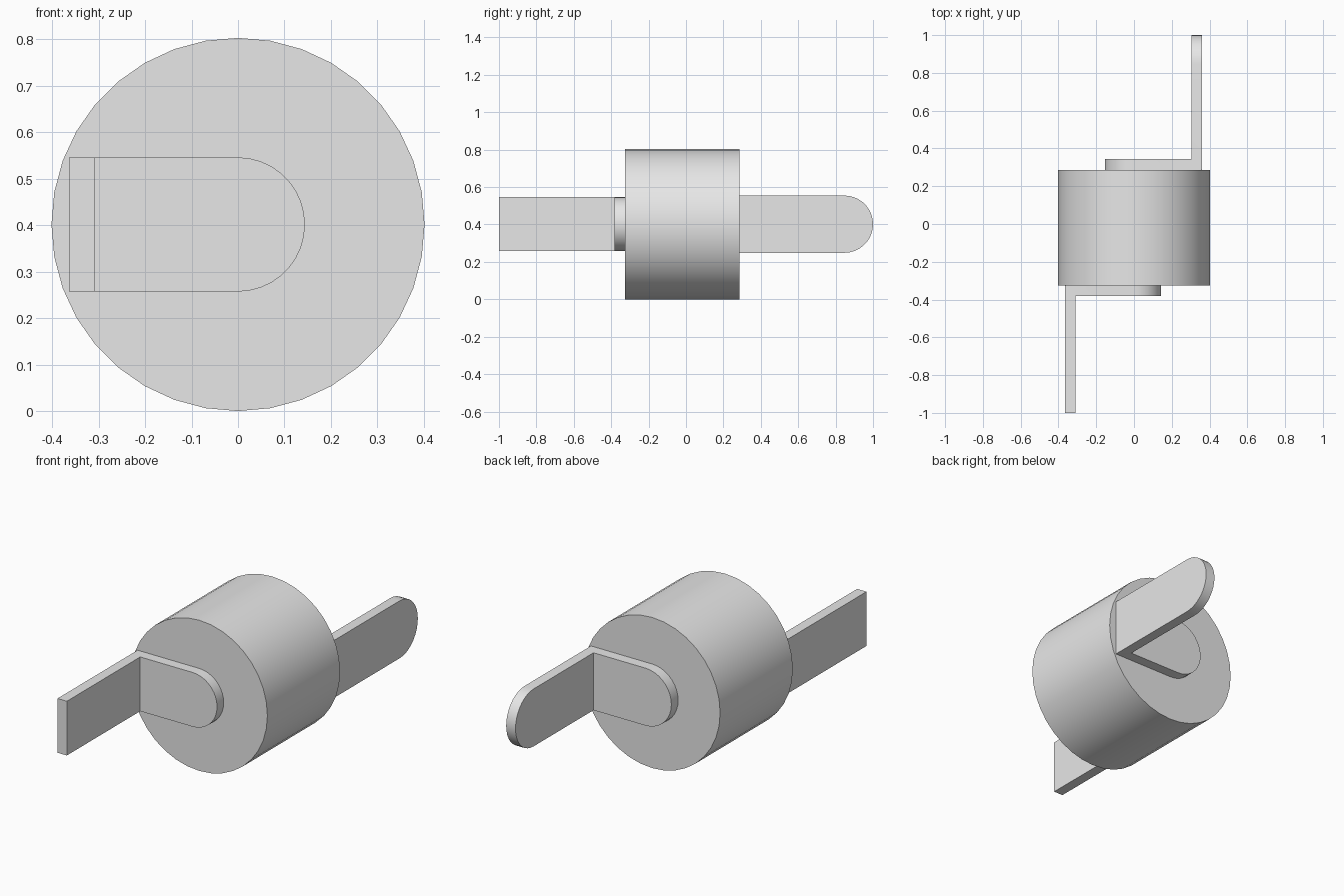
import bpy
import bmesh
import math

if "Cube" in bpy.data.objects:
    bpy.data.objects.remove(bpy.data.objects["Cube"], do_unlink=True)

# One plain grey for everything
grey = bpy.data.materials.new("plain_grey")
grey.use_nodes = True
colour = (0.8, 0.8, 0.8, 1)
grey.diffuse_color = colour
grey.node_tree.nodes["Principled BSDF"].inputs["Base Color"].default_value = colour

RADIUS = 0.4015
FRONT, BACK = -0.326, 0.286


def finish(obj, name):
    obj.name = name
    obj.data.materials.append(grey)
    bpy.ops.object.select_all(action="DESELECT")
    obj.select_set(True)
    bpy.context.view_layer.objects.active = obj
    bpy.ops.object.shade_smooth_by_angle(angle=math.radians(30))


def terminal(name, profile, half, round_ends):
    """Extrude an L-shaped plan upwards, then round the chosen ends."""
    bm = bmesh.new()
    base = bm.faces.new([bm.verts.new((x, y, RADIUS - half)) for x, y in profile])
    top = bmesh.ops.extrude_face_region(bm, geom=[base])["geom"]
    bmesh.ops.translate(bm, vec=(0, 0, 2 * half),
                        verts=[v for v in top if isinstance(v, bmesh.types.BMVert)])
    bmesh.ops.recalc_face_normals(bm, faces=bm.faces)

    # Rounded ends: bevel the short edges lying on each end plane
    edges = [e for e in bm.edges
             if abs(e.verts[0].co.z - e.verts[1].co.z) < 0.001
             and any(all(abs(v.co[axis] - value) < 0.001 for v in e.verts)
                     for axis, value in round_ends)]
    bmesh.ops.bevel(bm, geom=edges, offset=half, offset_type="OFFSET",
                    segments=9, profile=0.5, affect="EDGES")
    bmesh.ops.remove_doubles(bm, verts=bm.verts, dist=0.0005)
    bmesh.ops.recalc_face_normals(bm, faces=bm.faces)

    mesh = bpy.data.meshes.new(name)
    bm.to_mesh(mesh)
    bm.free()
    obj = bpy.data.objects.new(name, mesh)
    bpy.context.collection.objects.link(obj)
    finish(obj, name)


def l_plan(tip, inner, outer, seat, face, end):
    """Flange from tip to outer against the body, blade running out to end."""
    return [(tip, seat), (outer, seat), (outer, end),
            (inner, end), (inner, face), (tip, face)]


# Round body
bpy.ops.mesh.primitive_cylinder_add(
    vertices=36, radius=RADIUS, depth=BACK - FRONT,
    location=(0, (FRONT + BACK) / 2, RADIUS), rotation=(math.pi / 2, 0, 0))
finish(bpy.context.object, "round_body")

# Front terminal: rounded flange, square blade
terminal("front_terminal",
         l_plan(0.144, -0.309, -0.364, FRONT, -0.382, -1),
         0.1445, [(0, 0.144)])

# Back terminal: rounded flange and rounded blade
terminal("back_terminal",
         l_plan(-0.154, 0.305, 0.36, BACK, 0.343, 1),
         0.153, [(0, -0.154), (1, 1)])
